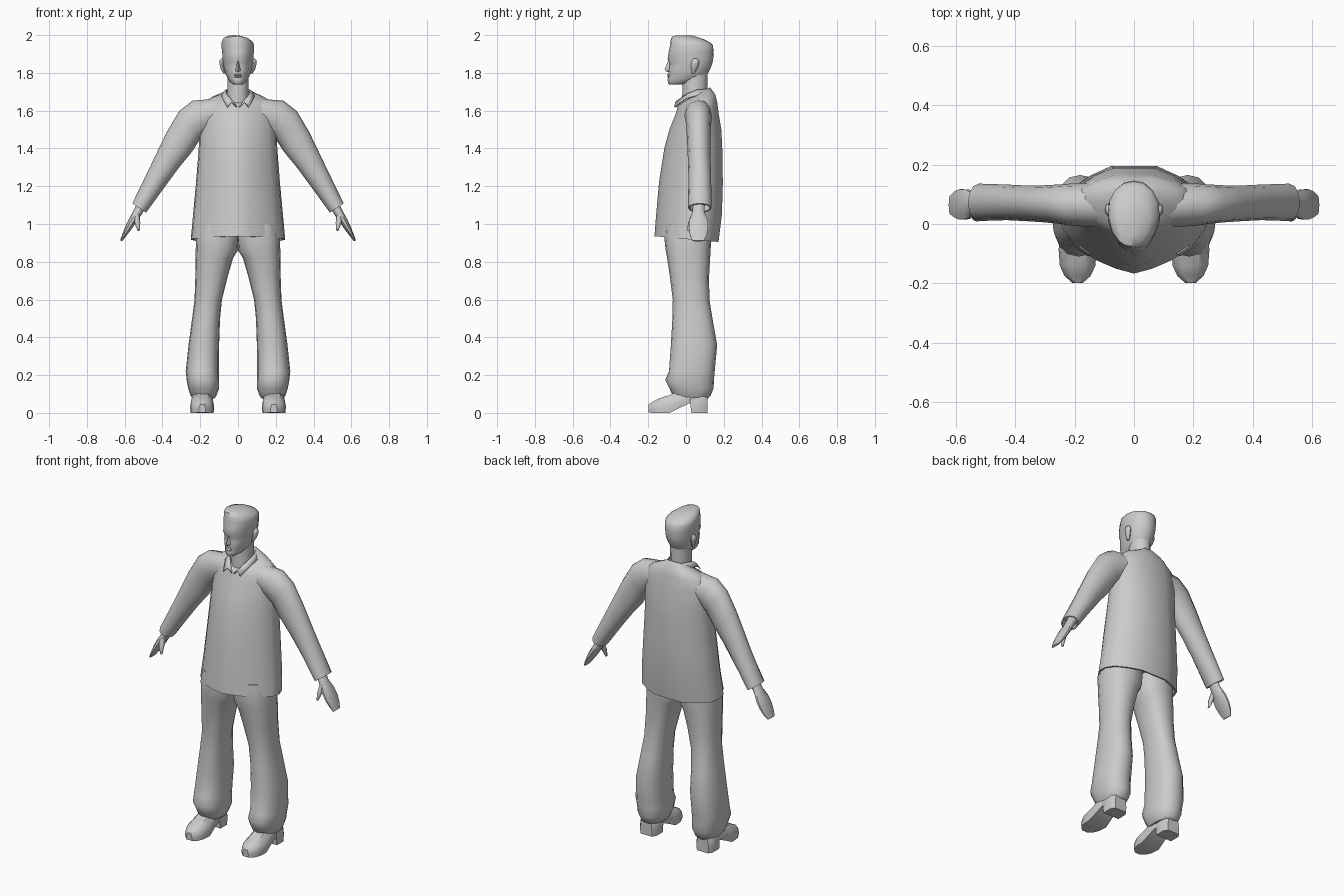
import bpy, bmesh, math
from mathutils import Vector

grey = bpy.data.materials.new("grey")
grey.diffuse_color = (0.6, 0.6, 0.6, 1)


def finish(name, bm, mirror=False, angle=50, thick=0):
    bmesh.ops.recalc_face_normals(bm, faces=bm.faces[:])
    me = bpy.data.meshes.new(name)
    bm.to_mesh(me)
    bm.free()
    me.materials.append(grey)
    ob = bpy.data.objects.new(name, me)
    bpy.context.collection.objects.link(ob)
    if mirror:
        ob.modifiers.new("mirror", 'MIRROR').use_clip = False
    if thick:
        ob.modifiers.new("thickness", 'SOLIDIFY').thickness = thick
    bpy.context.view_layer.objects.active = ob
    ob.select_set(True)
    bpy.ops.object.shade_smooth_by_angle(angle=math.radians(angle))
    ob.select_set(False)
    return ob


def loft(name, rings, mirror=False, angle=50):
    """Skin a list of equal closed rings and cap both ends."""
    bm = bmesh.new()
    vs = [[bm.verts.new(p) for p in r] for r in rings]
    n = len(vs[0])
    for a, b in zip(vs, vs[1:]):
        for i in range(n):
            j = (i + 1) % n
            bm.faces.new((a[i], a[j], b[j], b[i]))
    bm.faces.new(vs[0])
    bm.faces.new(vs[-1])
    return finish(name, bm, mirror, angle)


def section(half, z, w, yf, yb, cx=0, tilt=0):
    """Horizontal ring from a half outline running front to back."""
    full = half + [(-x, y) for x, y in half[-2:0:-1]]
    mid, d = (yf + yb) / 2, (yb - yf) / 2
    return [Vector((cx + x * w, mid + y * d, z + tilt * y * d)) for x, y in full]


def round_half(n, p=1.0):
    pts = []
    for i in range(n + 1):
        a = math.pi * i / n
        s, c = max(math.sin(a), 0), math.cos(a)
        pts.append((s ** p, -math.copysign(abs(c) ** p, c)))
    return pts


def tube(cx, cz, angle, thin, wide, cy, n=12, p=1.0):
    """Ring across a limb that points down and outward at an angle."""
    u = Vector((math.cos(angle), 0, math.sin(angle)))
    out = []
    for i in range(n):
        a = math.tau * i / n
        c, s = math.cos(a), math.sin(a)
        out.append(Vector((cx, cy, cz)) + u * thin * math.copysign(abs(c) ** p, c)
                   + Vector((0, wide * math.copysign(abs(s) ** p, s), 0)))
    return out


# Jacket body: pointed front, flat back, recessed hem
coat = [(0, -1), (.25, -.9), (.5, -.74), (.78, -.46), (.97, -.1), (1, .25),
        (.9, .58), (.65, .82), (.35, 1), (0, 1)]
loft("jacket_body", [section(coat, *r) for r in [
    (.97, .225, -.135, .15, 0, -.09), (.92, .24, -.155, .162, 0, -.09),
    (.92, .25, -.167, .172, 0, -.09), (1.05, .238, -.158, .19), (1.22, .222, -.143, .195),
    (1.40, .208, -.115, .192), (1.50, .205, -.088, .187), (1.58, .203, -.058, .173, 0, .05),
    (1.63, .19, -.045, .165, 0, .15), (1.658, .15, -.04, .155, 0, .28),
    (1.68, .072, -.03, .128, 0, .55)]])

# Sleeves with hollow cuffs
loft("sleeve", [tube(*r) for r in [
    (.10, 1.595, math.radians(80), .07, .075, .065),
    (.20, 1.565, math.radians(65), .097, .072, .065),
    (.255, 1.525, math.radians(52), .092, .066, .067),
    (.31, 1.435, math.radians(38), .085, .062, .068),
    (.37, 1.34, math.radians(34), .071, .06, .07),
    (.43, 1.24, math.radians(34), .06, .06, .073),
    (.523, 1.085, math.radians(34), .044, .063, .073),
    (.523, 1.085, math.radians(34), .036, .054, .073),
    (.505, 1.115, math.radians(34), .034, .05, .073)]], mirror=True)

# Hands
loft("hand", [tube(*r, 10) for r in [
    (.505, 1.11, .55, .026, .032, .068), (.532, 1.06, .5, .024, .034, .066),
    (.56, 1.015, .5, .021, .052, .066), (.583, .975, .5, .017, .054, .066),
    (.603, .94, .5, .011, .046, .066), (.619, .911, .5, .006, .032, .064)]], mirror=True)
loft("thumb", [tube(*r, 8) for r in [
    (.537, 1.05, .3, .016, .018, .045), (.533, 1.01, .15, .016, .016, .028),
    (.53, .985, .1, .011, .012, .02), (.526, .963, .1, .005, .007, .015)]], mirror=True)

# Trouser legs, meeting at the crotch
leg = []
for z, xi, xo, yf, yb in [
        (1.0, -.01, .21, -.11, .13), (.93, -.005, .222, -.115, .135), (.86, 0, .224, -.108, .13),
        (.82, .026, .225, -.1, .128), (.72, .055, .226, -.085, .122), (.60, .085, .23, -.07, .124),
        (.50, .095, .243, -.072, .14), (.36, .1, .262, -.08, .165), (.22, .101, .277, -.09, .152),
        (.175, .1, .272, -.11, .148), (.13, .1, .264, -.088, .146), (.09, .115, .25, -.07, .13),
        (.075, .125, .24, -.055, .115)]:
    leg.append(section(round_half(8, .85), z, (xo - xi) / 2, yf, yb, (xo + xi) / 2))
loft("trouser_leg", leg, mirror=True)

# Shoes: cross-sections from toe to heel with a raised arch
shoe = []
for y, w, zb, zt in [(-.198, .018, .002, .045), (-.175, .044, 0, .06), (-.14, .06, 0, .078),
                     (-.085, .064, 0, .095), (-.03, .058, .028, .12), (.022, .055, .052, .13),
                     (.028, .056, 0, .13), (.09, .056, 0, .12), (.113, .04, 0, .1)]:
    cx = .19
    h = zt - zb
    shoe.append([Vector((cx + s * w, y, zb + t * h)) for s, t in
                 [(-.95, 0), (.95, 0), (1, .35), (.9, .7), (.5, 1), (-.5, 1), (-.9, .7), (-1, .35)]])
loft("shoe", shoe, mirror=True, angle=40)

# Neck
loft("neck", [section(round_half(7), *r) for r in [
    (1.60, .06, -.02, .115), (1.66, .06, -.022, .113), (1.71, .057, -.018, .113),
    (1.80, .057, -.02, .115)]])

# Head: chin, jaw, face, brow and swept hair
face = [(0, -1), (.3, -.96), (.6, -.8), (.85, -.48), (1, 0), (.95, .42), (.72, .75), (.38, .95), (0, 1)]
loft("head", [section(face, *r) for r in [
    (1.738, .022, -.088, -.03), (1.746, .036, -.096, .03), (1.765, .052, -.097, .08),
    (1.785, .062, -.092, .108), (1.80, .068, -.094, .118), (1.825, .074, -.091, .13),
    (1.852, .079, -.087, .14), (1.872, .081, -.097, .144), (1.91, .084, -.092, .146),
    (1.945, .087, -.084, .143, -.001), (1.965, .082, -.082, .13, -.004, -.05),
    (1.985, .064, -.074, .095, -.012, -.08), (1.998, .026, -.05, .04, -.022, -.03)]])

# Nose
loft("nose", [section([(0, -1), (1, .3), (0, 1)], *r) for r in [
    (1.805, .012, -.098, -.07), (1.812, .017, -.111, -.07), (1.822, .014, -.113, -.07),
    (1.85, .008, -.1, -.07), (1.868, .007, -.094, -.07)]])

# Lips
for name, z in (("upper_lip", 1.79), ("lower_lip", 1.779)):
    loft(name, [section(round_half(5), z + dz, w, -.092 - d, -.07)
                for dz, w, d in [(-.005, .016, .002), (0, .022, .009), (.005, .016, .003)]])

# Ears
loft("ear", [section(round_half(4), *r, cx) for r, cx in [
    ((1.798, .006, .03, .045), .073), ((1.82, .012, .027, .058), .079),
    ((1.85, .014, .026, .07), .085), ((1.868, .011, .032, .068), .086),
    ((1.876, .005, .042, .06), .084)]], mirror=True)

# Shirt collar with pointed front tips
top = [(0, .125, 1.715), (.045, .112, 1.715), (.066, .06, 1.712), (.06, .005, 1.69), (.004, -.05, 1.622)]
low = [(0, .145, 1.69), (.06, .128, 1.69), (.088, .06, 1.682), (.085, 0, 1.668), (.058, -.062, 1.62)]
bm = bmesh.new()
tv, lv = [[bm.verts.new(p) for p in row] for row in (top, low)]
for i in range(3):
    bm.faces.new((tv[i], tv[i + 1], lv[i + 1], lv[i]))
inner = bm.verts.new((.034, -.056, 1.648))
bm.faces.new((tv[3], inner, lv[4], lv[3]))
bm.faces.new((tv[3], tv[4], inner))
finish("collar", bm, mirror=True, thick=.007)
